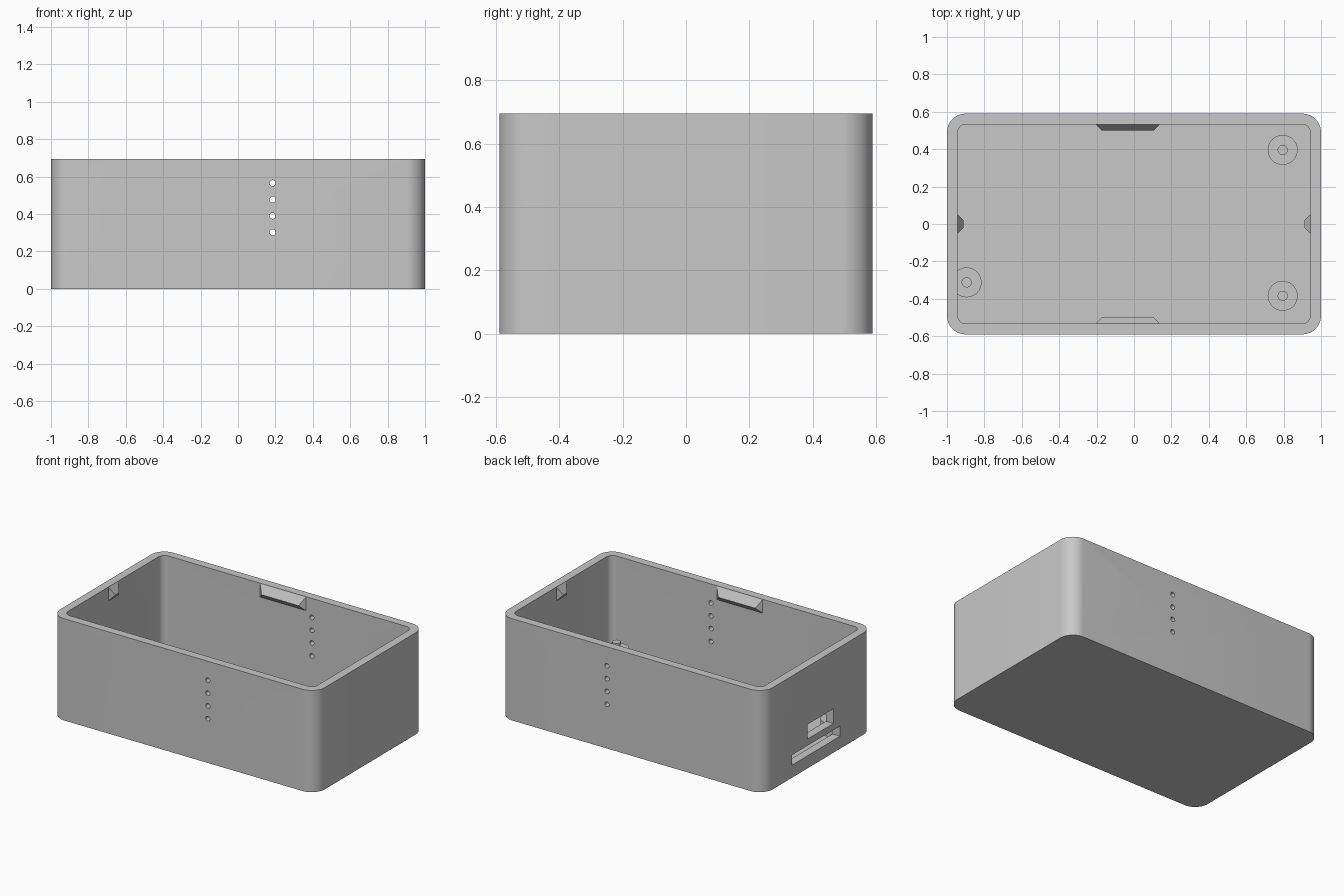
import bpy, bmesh, math
from mathutils import Matrix

if "Cube" in bpy.data.objects:
    bpy.data.objects.remove(bpy.data.objects["Cube"], do_unlink=True)

grey = bpy.data.materials.new("light_grey")
grey.use_nodes = True
colour = (0.58, 0.58, 0.58, 1)
grey.diffuse_color = colour
grey.node_tree.nodes["Principled BSDF"].inputs["Base Color"].default_value = colour

HALF_X, HALF_Y, HEIGHT = 1.0, 0.59, 0.695
WALL, FLOOR = 0.057, 0.06


def finish(name, bm, smooth=True):
    bmesh.ops.recalc_face_normals(bm, faces=bm.faces)
    mesh = bpy.data.meshes.new(name)
    bm.to_mesh(mesh)
    bm.free()
    mesh.materials.append(grey)
    obj = bpy.data.objects.new(name, mesh)
    bpy.context.collection.objects.link(obj)
    if smooth:
        shade(obj)
    return obj


def shade(obj):
    bpy.ops.object.select_all(action='DESELECT')
    obj.select_set(True)
    bpy.context.view_layer.objects.active = obj
    bpy.ops.object.shade_smooth_by_angle(angle=math.radians(30))


def rounded_block(name, hx, hy, radius, z0, z1, steps=12):
    bm = bmesh.new()
    ring = []
    for i, (sx, sy) in enumerate([(1, 1), (-1, 1), (-1, -1), (1, -1)]):
        for k in range(steps + 1):
            a = math.pi / 2 * (i + k / steps)
            ring.append(bm.verts.new((sx * (hx - radius) + radius * math.cos(a),
                                      sy * (hy - radius) + radius * math.sin(a), z0)))
    base = bm.faces.new(ring)
    top = bmesh.ops.extrude_face_region(bm, geom=[base], use_keep_orig=True)
    moved = [v for v in top["geom"] if isinstance(v, bmesh.types.BMVert)]
    bmesh.ops.translate(bm, verts=moved, vec=(0, 0, z1 - z0))
    return finish(name, bm, False)


def block(name, x0, x1, y0, y1, z0, z1):
    bm = bmesh.new()
    place = Matrix.Translation(((x0 + x1) / 2, (y0 + y1) / 2, (z0 + z1) / 2))
    bmesh.ops.create_cube(bm, size=1, matrix=place @ Matrix.Diagonal((x1 - x0, y1 - y0, z1 - z0, 1)))
    return finish(name, bm, False)


def cylinder(name, radius, length, matrix, sides=40):
    bm = bmesh.new()
    bmesh.ops.create_cone(bm, cap_ends=True, segments=sides, radius1=radius,
                          radius2=radius, depth=length, matrix=matrix)
    return finish(name, bm)


def cut(target, cutter):
    cutter.hide_render = True
    mod = target.modifiers.new("cut", 'BOOLEAN')
    mod.operation, mod.solver, mod.object = 'DIFFERENCE', 'EXACT', cutter
    bpy.context.view_layer.objects.active = target
    bpy.ops.object.modifier_apply(modifier=mod.name)
    bpy.data.objects.remove(cutter, do_unlink=True)


# Open box with rounded corners
shell = rounded_block("box_shell", HALF_X, HALF_Y, 0.1, 0, HEIGHT)
cut(shell, rounded_block("cavity_cutter", HALF_X - WALL, HALF_Y - WALL, 0.045, FLOOR, HEIGHT + 0.2))

# Vent holes through the front and back walls
for z in (0.302, 0.39, 0.477, 0.565):
    place = Matrix.Translation((0.185, 0, z)) @ Matrix.Rotation(math.pi / 2, 4, 'X')
    cut(shell, cylinder("vent_cutter", 0.016, 2, place, 24))

# Connector slots in the right end wall
cut(shell, block("upper_slot_cutter", -1.1, -0.9, -0.164, 0.118, 0.2, 0.3))
cut(shell, block("lower_slot_cutter", -1.1, -0.9, -0.234, 0.286, 0.086, 0.155))
shade(shell)


# Snap ridges: wedge tapering to a short inner edge
def snap_ridge(name, centre, half, angle, distance):
    depth, inset, low, ridge, high = 0.032, 0.033, 0.6, 0.637, 0.692
    bm = bmesh.new()
    rows = [(half, 0.01, low), (half, 0.01, high), (half, 0, high),
            (half - inset, -depth, ridge), (half, 0, low)]
    ends = [[bm.verts.new((s * w, y, z)) for w, y, z in rows] for s in (-1, 1)]
    for a, b in zip(range(5), [1, 2, 3, 4, 0]):
        bm.faces.new((ends[0][a], ends[0][b], ends[1][b], ends[1][a]))
    for e in ends:
        bm.faces.new((e[0], e[1], e[2], e[4]))
        bm.faces.new((e[2], e[3], e[4]))
    bm.transform(Matrix.Rotation(angle, 4, 'Z') @ Matrix.Translation((centre, distance, 0)))
    return finish(name, bm, False)


inner_x, inner_y = HALF_X - WALL, HALF_Y - WALL
snap_ridge("back_snap_ridge", -0.033, 0.173, 0, inner_y)
snap_ridge("front_snap_ridge", 0.033, 0.173, math.pi, inner_y)
snap_ridge("right_snap_ridge", 0, 0.052, math.pi / 2, inner_x)
snap_ridge("left_snap_ridge", 0, 0.052, -math.pi / 2, inner_x)

# Mounting posts with locating pins
posts = {"back_left": (0.795, 0.396), "front_left": (0.795, -0.384), "front_right": (-0.895, -0.312)}
for name, (x, y) in posts.items():
    for part, radius, z0, z1 in (("post", 0.08, FLOOR - 0.02, 0.15), ("pin", 0.027, 0.14, 0.195)):
        cylinder(f"{name}_{part}", radius, z1 - z0, Matrix.Translation((x, y, (z0 + z1) / 2)))
